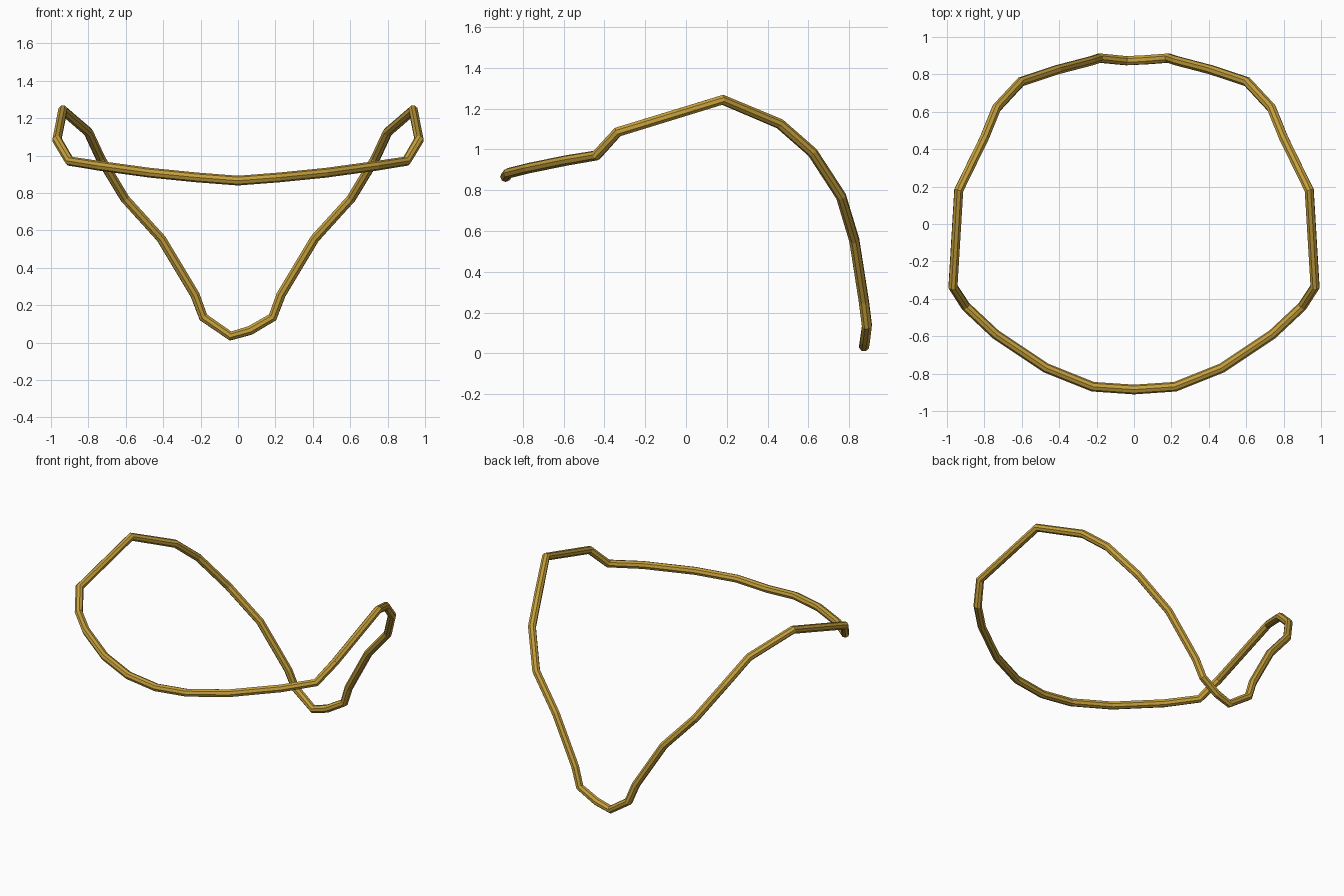
import bpy

if "Cube" in bpy.data.objects:
    bpy.data.objects.remove(bpy.data.objects["Cube"])

RADIUS = 0.026

gold = bpy.data.materials.new("gold")
gold.diffuse_color = (0.56, 0.35, 0.045, 1)
gold.use_nodes = True
gold.node_tree.nodes["Principled BSDF"].inputs["Base Color"].default_value = gold.diffuse_color

# Half of the loop, from beside the front centre to beside the back dip
half = [
    (0.22, -0.87, 0.883), (0.47, -0.77, 0.908), (0.74, -0.59, 0.945),
    (0.90, -0.44, 0.97), (0.968, -0.335, 1.085), (0.937, 0.18, 1.243),
    (0.80, 0.46, 1.125), (0.735, 0.62, 0.985), (0.605, 0.76, 0.77),
    (0.41, 0.825, 0.555), (0.23, 0.872, 0.255), (0.185, 0.887, 0.135),
]
front = [(0.0, -0.885, 0.866)]
# The back dip is slightly uneven
dip = [(0.065, 0.878, 0.065), (-0.04, 0.873, 0.035)]
path = front + half + dip + [(-x, y, z) for x, y, z in reversed(half)]

# Bent wire band: closed path with an eight-sided section
curve = bpy.data.curves.new("band", "CURVE")
curve.dimensions = "3D"
curve.bevel_depth = RADIUS
curve.bevel_resolution = 2
curve.twist_mode = "MINIMUM"
spline = curve.splines.new("POLY")
spline.points.add(len(path) - 1)
for point, co in zip(spline.points, path):
    point.co = (*co, 1)
spline.use_cyclic_u = True
spline.use_smooth = False
curve.materials.append(gold)

band = bpy.data.objects.new("band", curve)
bpy.context.collection.objects.link(band)
bpy.context.view_layer.objects.active = band
band.select_set(True)
bpy.ops.object.convert(target="MESH")
bpy.ops.object.shade_flat()
